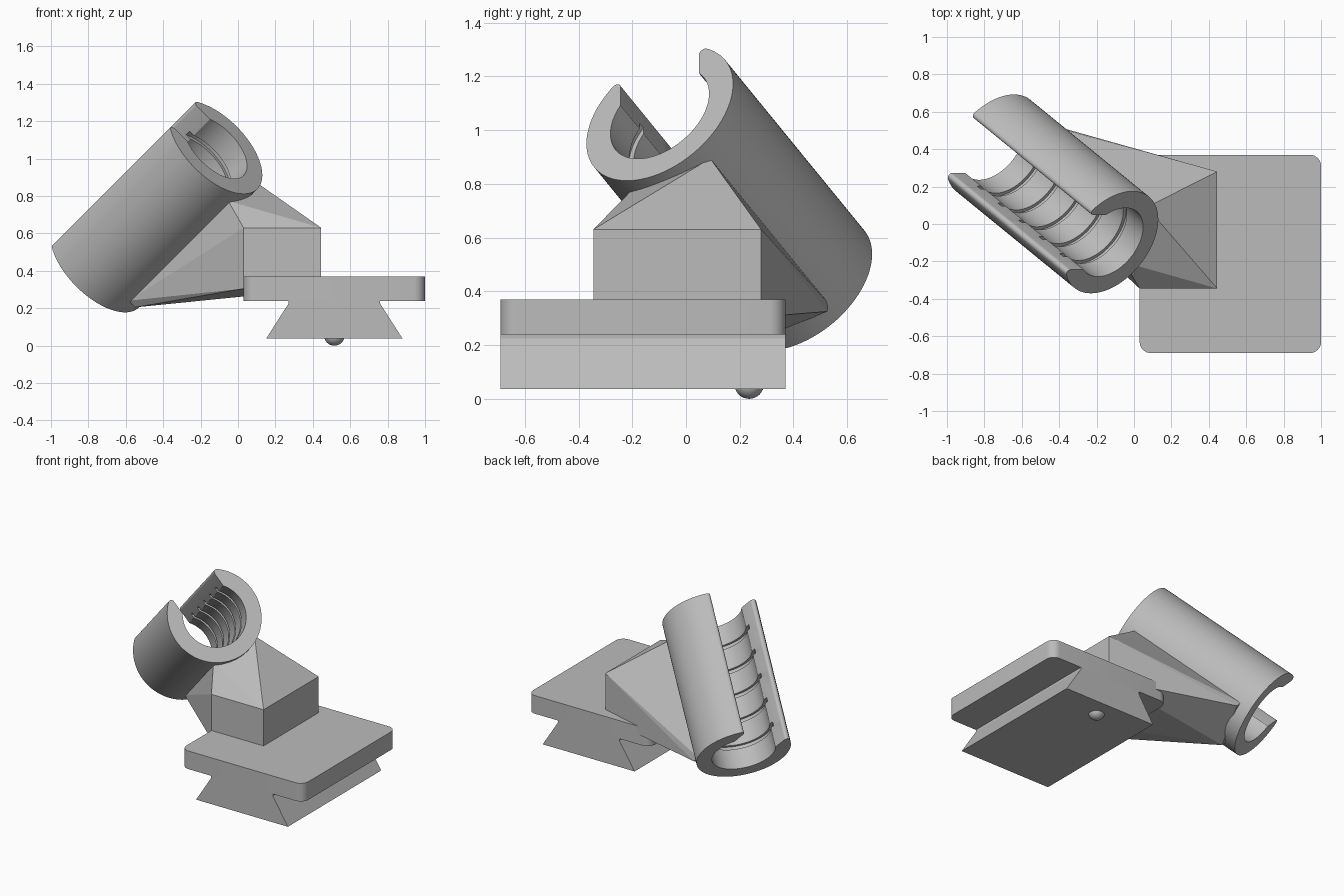
import bpy, bmesh, math
from mathutils import Vector, Matrix

if "Cube" in bpy.data.objects:
    bpy.data.objects.remove(bpy.data.objects["Cube"], do_unlink=True)

grey = bpy.data.materials.new("plain_grey")
grey.use_nodes = True
COLOUR = (0.5, 0.5, 0.5, 1)
grey.diffuse_color = COLOUR
grey.node_tree.nodes["Principled BSDF"].inputs["Base Color"].default_value = COLOUR


def finish(name, bm):
    bmesh.ops.recalc_face_normals(bm, faces=bm.faces)
    mesh = bpy.data.meshes.new(name)
    bm.to_mesh(mesh)
    bm.free()
    obj = bpy.data.objects.new(name, mesh)
    mesh.materials.append(grey)
    bpy.context.collection.objects.link(obj)
    bpy.ops.object.select_all(action='DESELECT')
    bpy.context.view_layer.objects.active = obj
    obj.select_set(True)
    bpy.ops.object.shade_smooth_by_angle(angle=math.radians(30))
    return obj


def loft(name, rings):
    """Join equal closed rings of points and cap both ends."""
    bm = bmesh.new()
    loops = [[bm.verts.new(p) for p in ring] for ring in rings]
    n = len(loops[0])
    for a, b in zip(loops, loops[1:]):
        for i in range(n):
            j = (i + 1) % n
            bm.faces.new((a[i], a[j], b[j], b[i]))
    bm.faces.new(loops[0])
    bm.faces.new(loops[-1])
    return finish(name, bm)


def arc(cx, cy, r, start, end, steps):
    return [(cx + r * math.cos(start + (end - start) * i / steps),
             cy + r * math.sin(start + (end - start) * i / steps)) for i in range(steps + 1)]


# Base plate with rounded corners
X0, X1, Y0, Y1, R = 0.03, 1.0, -0.69, 0.37, 0.06
outline = []
for k, (cx, cy) in enumerate([(X1 - R, Y1 - R), (X0 + R, Y1 - R), (X0 + R, Y0 + R), (X1 - R, Y0 + R)]):
    outline += arc(cx, cy, R, k * math.pi / 2, (k + 1) * math.pi / 2, 8)
loft("base_plate", [[(x, y, z) for x, y in outline] for z in (0.24, 0.37)])

# Dovetail rail under the plate
half = [(0.365, 0.037), (0.245, 0.225), (0.245, 0.25)]
section = half + [(-x, z) for x, z in reversed(half)]
loft("dovetail_rail", [[(0.515 + x, y, z) for x, z in section] for y in (Y0, Y1)])

# Detent ball in the rail
bm = bmesh.new()
bmesh.ops.create_uvsphere(bm, u_segments=32, v_segments=16, radius=0.055,
                          matrix=Matrix.Translation((0.515, 0.235, 0.055)))
finish("detent_ball", bm)

# Tilted frame of the holder: along its axis, towards its slot, across the slot
tilt = math.sqrt(0.5)
axis = Vector((tilt * math.cos(math.pi / 6), -0.5, tilt * math.cos(math.pi / 6)))
up = Vector((-tilt, 0, tilt))
side = up.cross(axis)
middle = Vector((-0.436, 0.161, 0.744))


def place(a, s, u):
    return middle + axis * a + side * s + up * u


# Slotted tube with inner ring grooves
OUTER, INNER, GROOVE, SLOT, FILLET, LENGTH = 0.315, 0.212, 0.232, 0.169, 0.02, 1.035


def tube_section(inner):
    fx = SLOT + FILLET
    fy = math.sqrt((OUTER - FILLET) ** 2 - fx ** 2)
    lip = math.atan2(fy, fx)
    pts = arc(0, 0, OUTER, lip, -math.pi - lip, 72)
    pts += arc(-fx, fy, FILLET, math.pi - lip, 0, 6)[1:]
    edge = math.acos(SLOT / inner)
    pts += arc(0, 0, inner, -math.pi - edge, edge, 60)
    pts += arc(fx, fy, FILLET, math.pi, lip, 6)[:-1]
    return pts


stations = [(-LENGTH / 2, INNER)]
for k in range(-2, 3):
    c = k * 0.18
    stations += [(c - 0.015, INNER), (c - 0.015, GROOVE), (c + 0.015, GROOVE), (c + 0.015, INNER)]
stations.append((LENGTH / 2, INNER))
loft("slotted_tube", [[place(a, s, u) for s, u in tube_section(r)] for a, r in stations])

# Neck: hull between a block on the plate and a pad on the tube
bm = bmesh.new()
for x in (0.03, 0.445):
    for y in (-0.345, 0.28):
        for z in (0.305, 0.63):
            bm.verts.new((x, y, z))
for a in (-0.436, 0.436):
    for s in (-0.17, 0.17):
        for u in (-0.3, -0.25):
            bm.verts.new(place(a, s, u))
hull = bmesh.ops.convex_hull(bm, input=bm.verts)
bmesh.ops.delete(bm, geom=list({v for v in hull["geom_interior"] if isinstance(v, bmesh.types.BMVert)}),
                 context='VERTS')
bmesh.ops.dissolve_limit(bm, angle_limit=0.01, verts=bm.verts, edges=bm.edges)
neck = finish("neck", bm)
neck.data.shade_flat()
